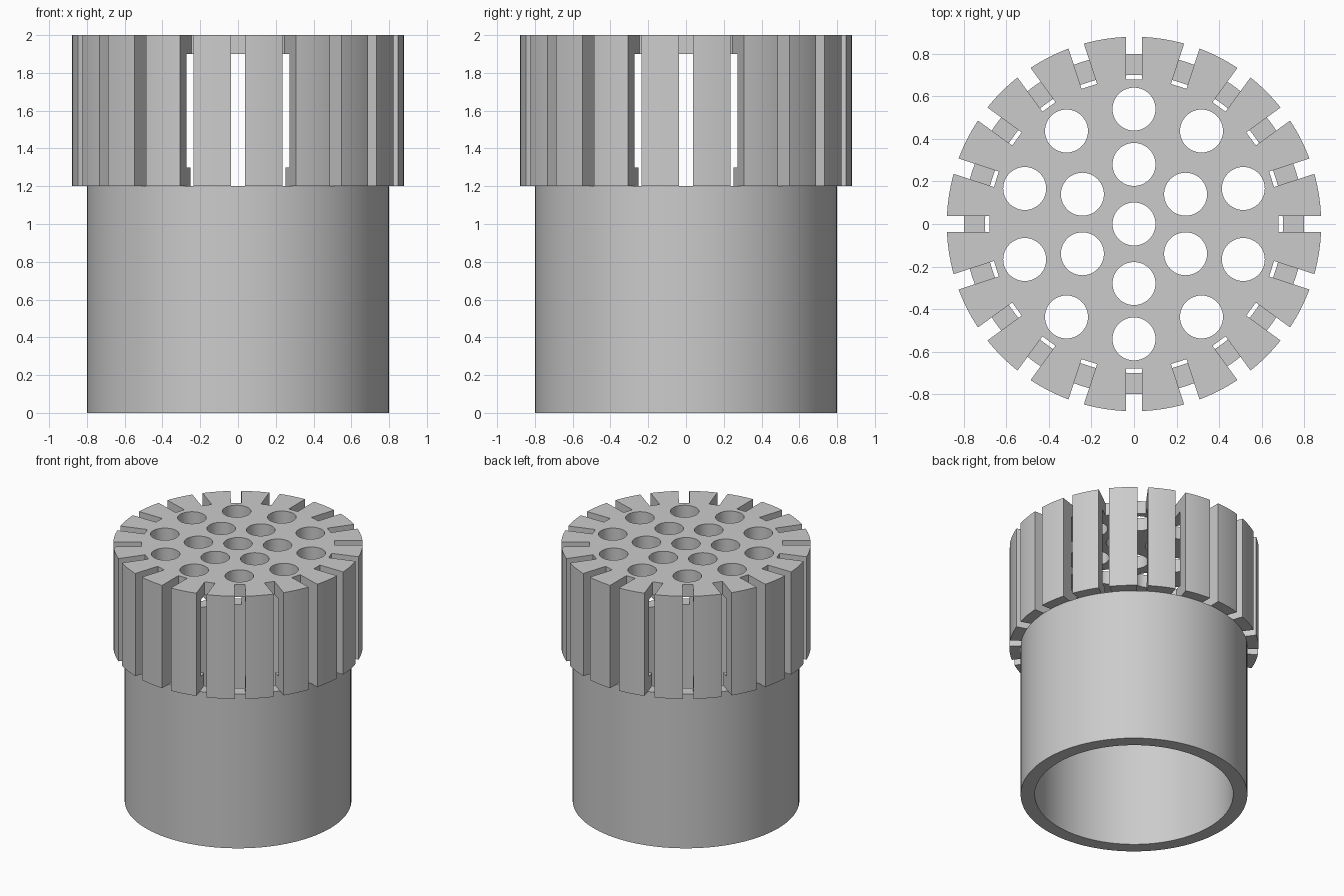
import bpy, bmesh
from math import radians, sin, cos, tau
from mathutils import Matrix, Vector

SIDES = 120

cube = bpy.data.objects.get("Cube")
if cube:
    bpy.data.objects.remove(cube, do_unlink=True)

grey = bpy.data.materials.new("plain_grey")
grey.use_nodes = True
grey.diffuse_color = (0.6, 0.6, 0.6, 1)
grey.node_tree.nodes["Principled BSDF"].inputs["Base Color"].default_value = grey.diffuse_color


def make_object(name, bm):
    mesh = bpy.data.meshes.new(name)
    bmesh.ops.recalc_face_normals(bm, faces=bm.faces)
    bm.to_mesh(mesh)
    bm.free()
    mesh.materials.append(grey)
    obj = bpy.data.objects.new(name, mesh)
    bpy.context.collection.objects.link(obj)
    return obj


def lathe(name, profile, closed):
    """Spin a (radius, height) profile around the z axis."""
    bm = bmesh.new()
    verts = [bm.verts.new((r, 0, z)) for r, z in profile]
    edges = [bm.edges.new(pair) for pair in zip(verts, verts[1:])]
    if closed:
        edges.append(bm.edges.new((verts[-1], verts[0])))
    bmesh.ops.spin(bm, geom=verts + edges, cent=(0, 0, 0), axis=(0, 0, 1),
                   angle=tau, steps=SIDES, use_duplicate=False)
    bmesh.ops.remove_doubles(bm, verts=bm.verts, dist=0.0001)
    return make_object(name, bm)


def smooth(obj):
    bpy.ops.object.select_all(action="DESELECT")
    obj.select_set(True)
    bpy.context.view_layer.objects.active = obj
    bpy.ops.object.shade_smooth_by_angle(angle=radians(30))


# Open tube
tube = lathe("tube", [(0.7, 0), (0.8, 0), (0.8, 1.2), (0.7, 1.2)], True)

# Cap with a hollow inside, a lower inner lip and a flat top plate
cap = lathe("slotted_cap", [(0, 1.9), (0.77, 1.9), (0.77, 1.3), (0.7, 1.3),
                            (0.7, 1.2), (0.88, 1.2), (0.88, 2), (0, 2)], False)

# Cutter: rim slots and rings of round holes
bm = bmesh.new()
for i in range(20):
    place = (Matrix.Rotation(tau * i / 20, 4, "Z")
             @ Matrix.Translation((0.84, 0, 1.6))
             @ Matrix.Diagonal((0.32, 0.076, 1, 1)))
    bmesh.ops.create_cube(bm, size=1, matrix=place)
for count, ring in ((1, 0), (6, 0.28), (10, 0.54)):
    for i in range(count):
        a = tau * (i / count + 0.25)
        spot = Vector((ring * cos(a), ring * sin(a), 1.95))
        bmesh.ops.create_cone(bm, cap_ends=True, segments=48, radius1=0.101,
                              radius2=0.101, depth=0.3,
                              matrix=Matrix.Translation(spot))
cutter = make_object("cap_cutter", bm)
cutter.hide_render = True

# Cut the cap, then drop the cutter
cut = cap.modifiers.new("slots_and_holes", "BOOLEAN")
cut.operation = "DIFFERENCE"
cut.solver = "EXACT"
cut.object = cutter
bpy.context.view_layer.objects.active = cap
bpy.ops.object.modifier_apply(modifier=cut.name)
bpy.data.objects.remove(cutter, do_unlink=True)

smooth(tube)
smooth(cap)
